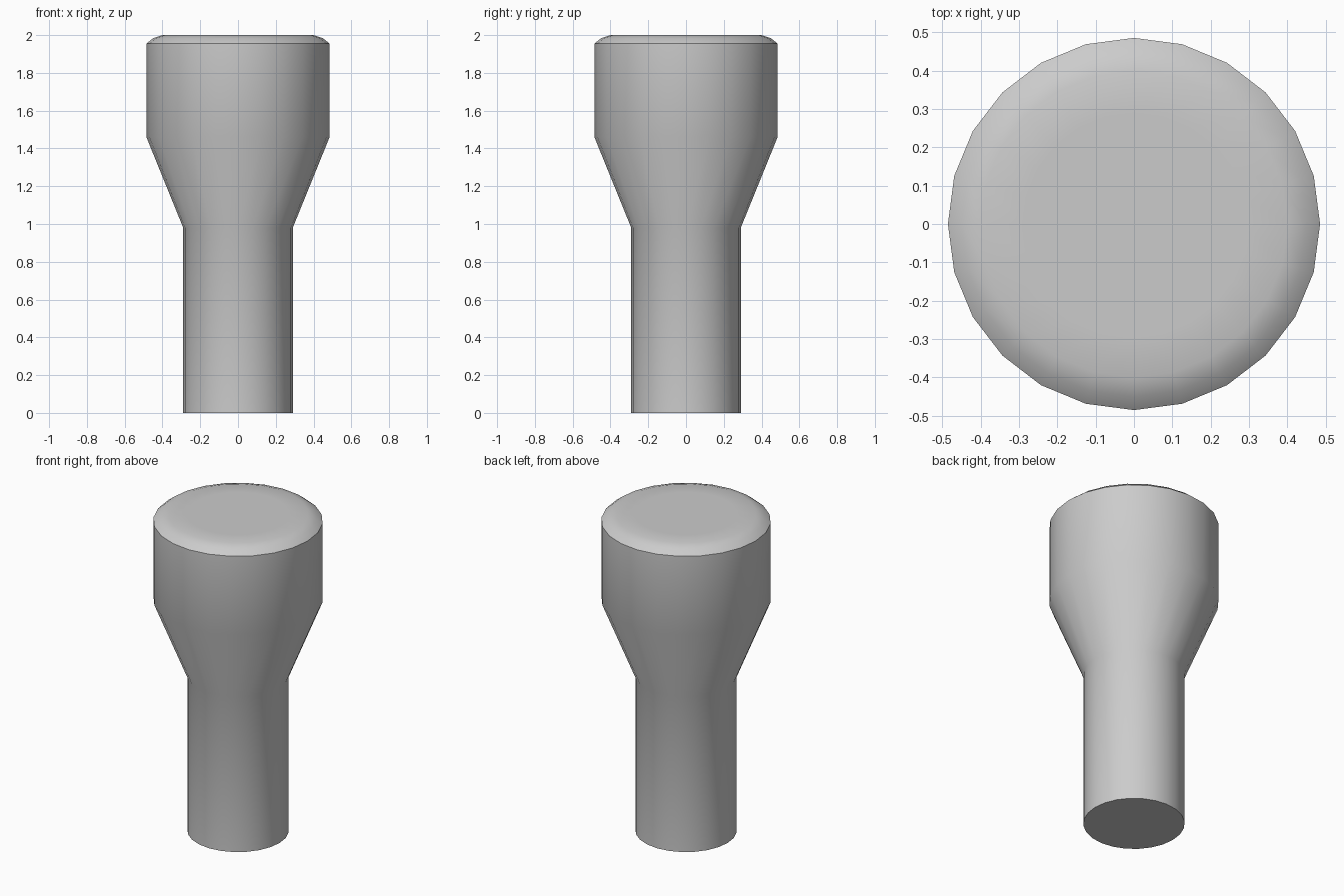
import bpy, bmesh, math

if "Cube" in bpy.data.objects:
    bpy.data.objects.remove(bpy.data.objects["Cube"])

SIDES = 24
# (radius, height) from the base up to the rim of the flat top disc
PROFILE = [(0.29, 0.0), (0.29, 0.98), (0.485, 1.46), (0.485, 1.955),
           (0.45, 1.983), (0.40, 2.0), (0.29, 2.0)]
SHARP_RINGS = (0, 3, 6)

# Flared handle: turned profile, closed at both ends
bm = bmesh.new()
rings = []
for r, z in PROFILE:
    rings.append([bm.verts.new((r * math.cos(a), r * math.sin(a), z))
                  for a in (2 * math.pi * i / SIDES for i in range(SIDES))])
for low, high in zip(rings, rings[1:]):
    for i in range(SIDES):
        j = (i + 1) % SIDES
        bm.faces.new((low[i], low[j], high[j], high[i]))
bm.faces.new(rings[0][::-1])
bm.faces.new(rings[-1])

# Smooth walls, crisp base, shoulder and top disc
for f in bm.faces:
    f.smooth = True
for k in SHARP_RINGS:
    for i in range(SIDES):
        bm.edges.get((rings[k][i], rings[k][(i + 1) % SIDES])).smooth = False

mesh = bpy.data.meshes.new("flared_handle")
bm.to_mesh(mesh)
bm.free()
bpy.context.collection.objects.link(bpy.data.objects.new("flared_handle", mesh))
